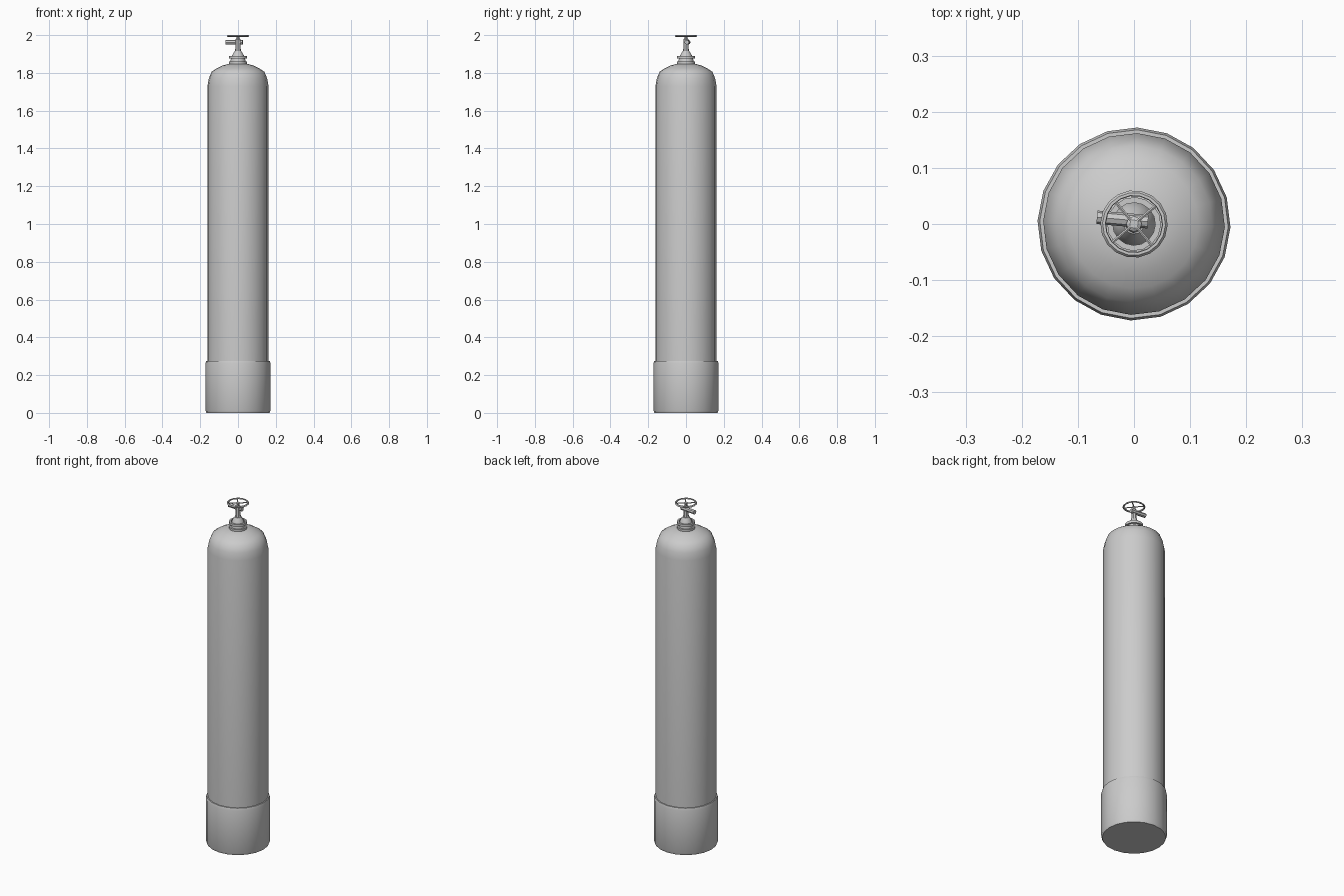
import bpy, bmesh
from math import pi, cos, sin, radians
from mathutils import Vector

if "Cube" in bpy.data.objects:
    bpy.data.objects.remove(bpy.data.objects["Cube"])


def finish(name, bm):
    bmesh.ops.recalc_face_normals(bm, faces=bm.faces)
    mesh = bpy.data.meshes.new(name)
    bm.to_mesh(mesh)
    bm.free()
    ob = bpy.data.objects.new(name, mesh)
    bpy.context.collection.objects.link(ob)
    bpy.ops.object.select_all(action='DESELECT')
    ob.select_set(True)
    bpy.context.view_layer.objects.active = ob
    bpy.ops.object.shade_smooth_by_angle(angle=radians(35))
    return ob


def lathe(name, profile, sides, closed=False, phase=-2):
    """Spin (radius, z) points around z; closed joins last ring to first."""
    bm = bmesh.new()
    rings = []
    for r, z in profile:
        rings.append([bm.verts.new((r * cos(radians(phase) + 2 * pi * i / sides),
                                    r * sin(radians(phase) + 2 * pi * i / sides), z))
                      for i in range(sides)])
    pairs = list(zip(rings, rings[1:]))
    if closed:
        pairs.append((rings[-1], rings[0]))
    else:
        bm.faces.new(rings[0])
        bm.faces.new(rings[-1])
    for a, b in pairs:
        for i in range(sides):
            j = (i + 1) % sides
            bm.faces.new((a[i], a[j], b[j], b[i]))
    return finish(name, bm)


def rod(name, a, b, radius, sides=8):
    a, b = Vector(a), Vector(b)
    bm = bmesh.new()
    bmesh.ops.create_cone(bm, cap_ends=True, segments=sides, radius1=radius,
                          radius2=radius, depth=(b - a).length)
    rot = (b - a).to_track_quat('Z', 'Y').to_matrix()
    bmesh.ops.rotate(bm, verts=bm.verts, matrix=rot)
    bmesh.ops.translate(bm, verts=bm.verts, vec=(a + b) / 2)
    return finish(name, bm)


# Tank body with rounded shoulder
lathe("tank_body", [(0.162, 0.26), (0.162, 1.73), (0.154, 1.772), (0.140, 1.806),
                    (0.115, 1.823), (0.085, 1.838), (0.05, 1.848)], 20)

# Wide foot sleeve at the bottom
lathe("foot_sleeve", [(0.167, 0.0), (0.172, 0.012), (0.172, 0.262),
                      (0.168, 0.276), (0.161, 0.276)], 20)

# Threaded neck and collar rings
lathe("neck", [(0.040, 1.84), (0.040, 1.866), (0.030, 1.895), (0.018, 1.915)], 12)
for i, z in enumerate((1.853, 1.882)):
    lathe(f"collar_ring_{i}", [(0.038, z - 0.007), (0.048, z - 0.007),
                               (0.048, z + 0.007), (0.038, z + 0.007)], 16, True)

# Valve stem and side outlet
lathe("valve_stem", [(0.018, 1.90), (0.014, 1.93), (0.014, 1.978), (0.008, 1.982),
                     (0.008, 1.998)], 8)
rod("side_outlet", (-0.066, 0.012, 1.962), (0.025, 0.004, 1.962), 0.012)

# Handwheel rim and crossed spokes
lathe("handwheel_rim", [(0.050, 1.994), (0.056, 1.991), (0.060, 1.995),
                        (0.056, 2.0), (0.051, 2.0)], 18, True)
for i in range(2):
    a = radians(40 + 90 * i)
    p = Vector((cos(a), sin(a), 0)) * 0.053
    rod(f"handwheel_spoke_{i}", p + Vector((0, 0, 1.995)), -p + Vector((0, 0, 1.995)), 0.003, 6)
